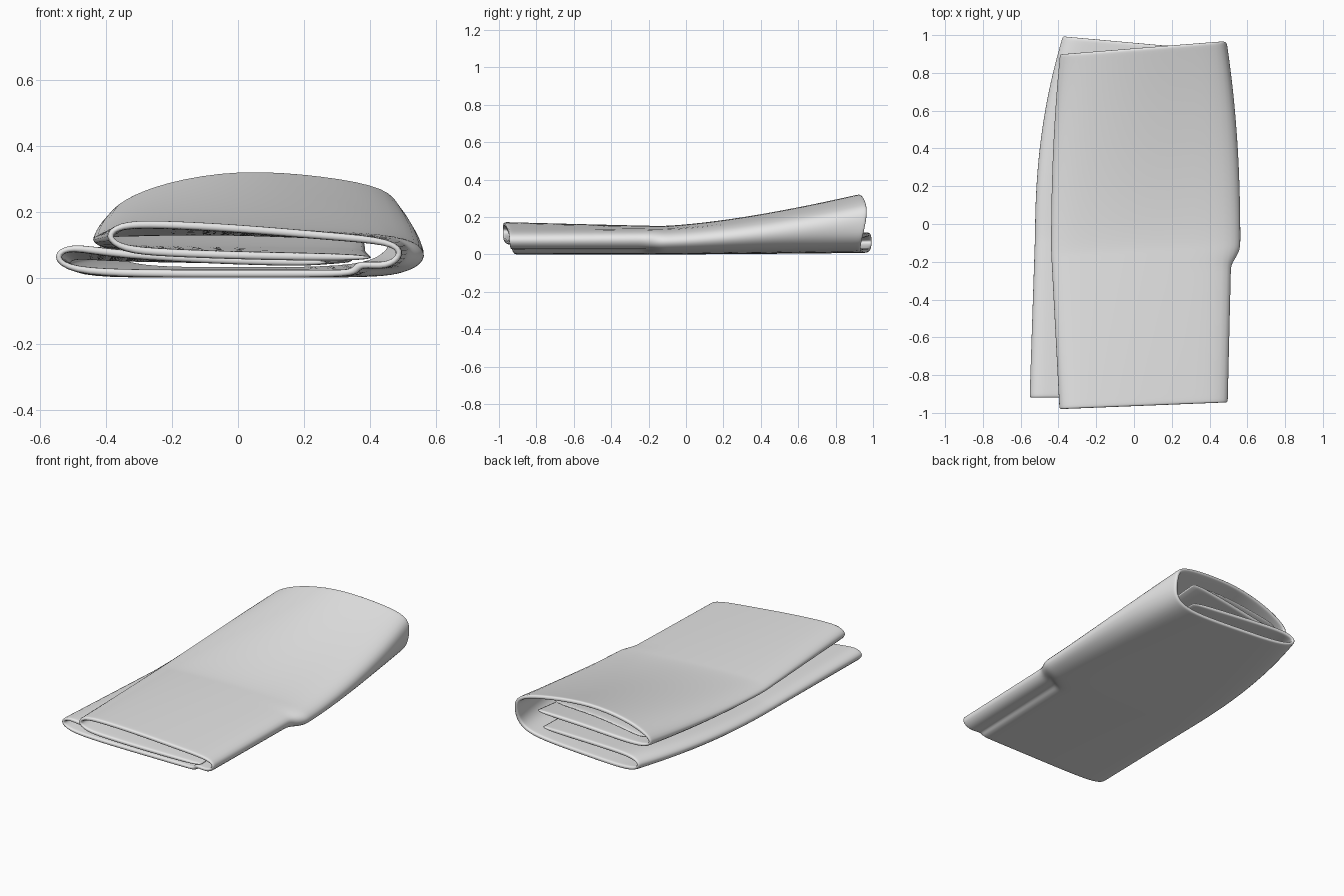
import bpy
import bmesh

cube = bpy.data.objects.get("Cube")
if cube:
    bpy.data.objects.remove(cube, do_unlink=True)

# Cloth colour
cloth = bpy.data.materials.new("grey cloth")
cloth.use_nodes = True
GREY = (0.8, 0.8, 0.8, 1)
cloth.diffuse_color = GREY
cloth.node_tree.nodes["Principled BSDF"].inputs["Base Color"].default_value = GREY

# Cross-sections of the folded sheet in hundredths (x, z), followed from the
# inner end of the lower fold, around the right side, to the end of the upper fold
FRONT = [(28, 4.5), (0, 5), (-38, 7), (-51, 9.8), (-56, 6.5), (-51, 2),
         (-30, 1.2), (0, 1.2), (28, 1.2), (36, 1.5), (36, 4.5), (45, 3),
         (50, 7), (47, 11), (28, 12.5), (0, 15), (-25, 16.3), (-36, 16),
         (-40, 12.5), (-35, 8.5), (-22, 7.5), (5, 6.5), (42, 6)]
MIDDLE = [(36, 5), (0, 5.5), (-40, 6), (-49, 7), (-53, 4.5), (-48, 1.5),
          (-30, 1.2), (0, 1.2), (30, 1.2), (45, 1.5), (51, 3), (55, 5),
          (56, 8), (50, 12), (25, 13), (0, 14), (-25, 14), (-39, 13.5),
          (-45, 11.5), (-39, 9), (-25, 8.5), (5, 8), (40, 8)]
BACK = [(34, 9), (5, 10), (-25, 11), (-34, 10), (-38, 7), (-34, 3.5),
        (-22, 2), (0, 2), (28, 2), (42, 4), (47, 9), (48, 14),
        (48, 21), (45, 26.5), (26, 30), (0, 32), (-22, 28), (-34, 23),
        (-40, 18), (-35, 14.5), (-20, 15), (5, 18), (36, 20)]
COUNT = len(FRONT)
RIGHT_FOLD = range(9, 13)


def clamp(t):
    return max(0.0, min(1.0, t))


def mix(a, b, t):
    return a + (b - a) * t


def section_point(i, y):
    """Position of sheet point i in the cross-section at depth y."""
    if y < -0.1:
        tx = clamp((y + 0.95) / 0.85)
        if i in RIGHT_FOLD:
            # the slit on the right side closes abruptly
            s = clamp((y + 0.24) / 0.1)
            tx = 0.25 * tx + 0.75 * s * s * (3 - 2 * s)
        a, b, tz = FRONT[i], MIDDLE[i], tx
    else:
        w = clamp((y + 0.1) / 1.05)
        a, b, tx, tz = MIDDLE[i], BACK[i], w ** 2.2, w ** 1.4
    return mix(a[0], b[0], tx) / 100, mix(a[1], b[1], tz) / 100


def hem_depths(i):
    """Front and back ends of the sheet at point i."""
    upper = clamp((i - 8) / 4)
    x_front, x_back = FRONT[i][0] / 100, BACK[i][0] / 100
    front = mix(-0.92, -0.965 + 0.04 * x_front, upper)
    back = mix(0.96 - 0.09 * x_back, 0.93 + 0.08 * x_back, upper)
    return front, back


def make_sheet(name, rows, thickness):
    """Loft rows of points into a thick, soft sheet."""
    bm = bmesh.new()
    grid = [[bm.verts.new(p) for p in row] for row in rows]
    for r, s in zip(grid, grid[1:]):
        for k in range(len(r) - 1):
            bm.faces.new((r[k], r[k + 1], s[k + 1], s[k]))
    bmesh.ops.recalc_face_normals(bm, faces=bm.faces)
    mesh = bpy.data.meshes.new(name)
    bm.to_mesh(mesh)
    bm.free()
    obj = bpy.data.objects.new(name, mesh)
    bpy.context.collection.objects.link(obj)
    mesh.materials.append(cloth)
    for poly in mesh.polygons:
        poly.use_smooth = True
    solid = obj.modifiers.new("thickness", "SOLIDIFY")
    solid.thickness = thickness
    solid.offset = 0
    soft = obj.modifiers.new("softness", "SUBSURF")
    soft.levels = soft.render_levels = 2
    return obj


# Main folded sheet, with closer rows where the slit closes
steps = [-0.95, -0.93, -0.8, -0.6, -0.4, -0.28, -0.24, -0.21, -0.18, -0.14,
         -0.1, 0.0, 0.15, 0.3, 0.45, 0.6, 0.72, 0.83, 0.93, 0.95]
rows = []
for y in steps:
    v = (y + 0.95) / 1.9
    row = []
    for i in range(COUNT):
        x, z = section_point(i, y)
        row.append((x, mix(*hem_depths(i), v), z))
    rows.append(row)
make_sheet("folded_sheet", rows, 0.024)

# Loose flap tucked inside the upper fold at the back
flap_rows = []
for y in (0.2, 0.4, 0.6, 0.8, 0.92):
    row = []
    for top, under in ((14, 22), (15, 21), (16, 20), (17, 19)):
        (xa, za), (xb, zb) = section_point(top, y), section_point(under, y)
        row.append(((xa + xb) / 2, y - 0.02, (za + zb) / 2))
    flap_rows.append(row)
make_sheet("inner_flap", flap_rows, 0.018)
